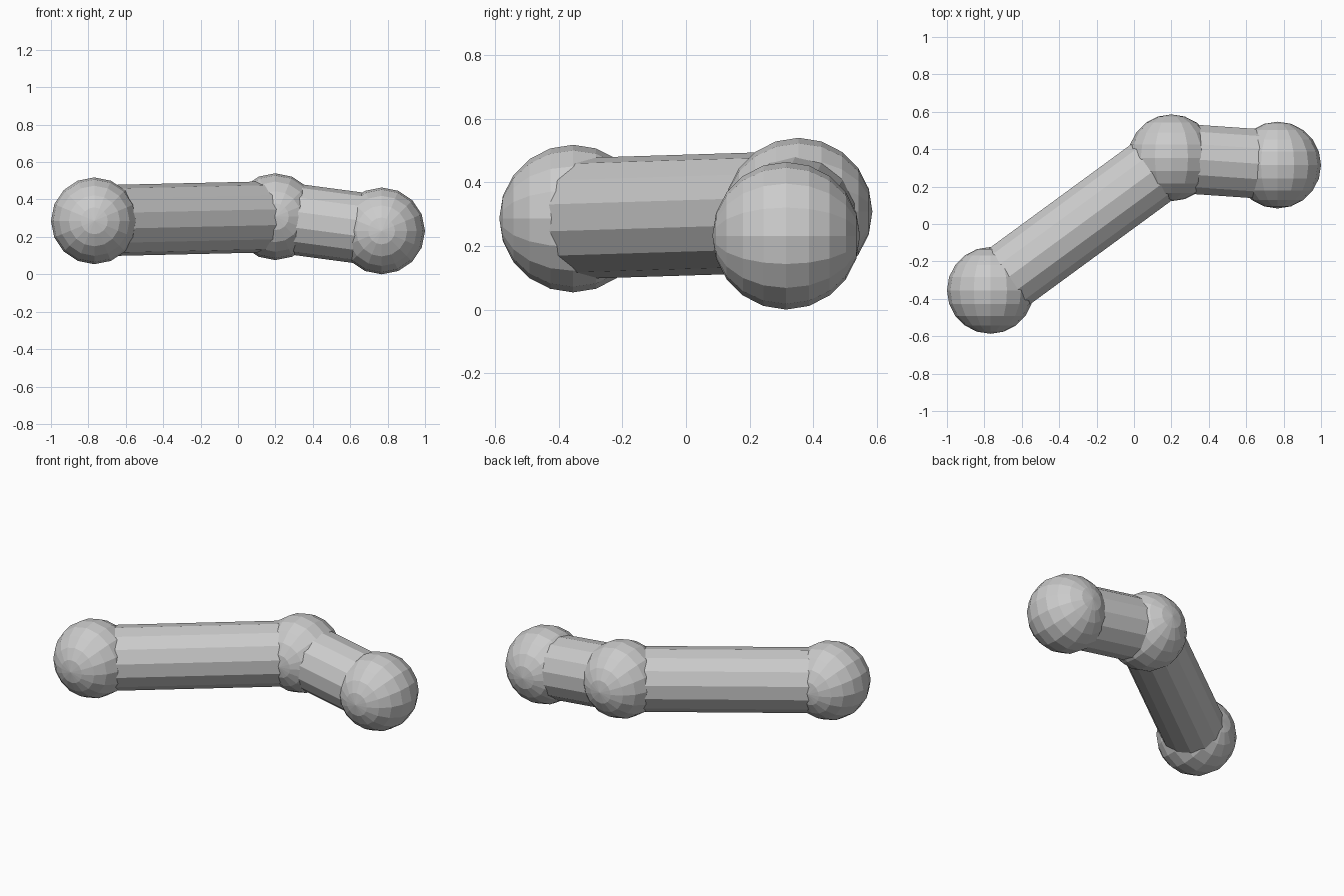
import bpy
from math import pi
from mathutils import Matrix, Vector

if "Cube" in bpy.data.objects:
    bpy.data.objects.remove(bpy.data.objects["Cube"])

BALL_R, ROD_R = 0.232, 0.19
START = Vector((-0.768, -0.355, 0.286))
ELBOW = Vector((0.2, 0.354, 0.308))
END = Vector((0.768, 0.315, 0.232))


def ball(name, centre):
    # Low-poly ball with its poles facing front and back
    bpy.ops.mesh.primitive_uv_sphere_add(segments=16, ring_count=10, radius=BALL_R,
                                         location=centre, rotation=(pi / 2, 0, 0))
    bpy.context.object.name = name


def rod(name, a, b):
    # Fourteen-sided rod between two ball centres, one edge kept on top
    axis = (b - a).normalized()
    side = Vector((0, 0, 1)).cross(axis).normalized()
    up = axis.cross(side)
    bpy.ops.mesh.primitive_cylinder_add(vertices=14, radius=ROD_R, depth=(b - a).length)
    ob = bpy.context.object
    ob.name = name
    rot = Matrix((side, up, axis)).transposed().to_4x4()
    ob.matrix_world = Matrix.Translation((a + b) / 2) @ rot


# Joints
for name, centre in (("start_ball", START), ("elbow_ball", ELBOW), ("end_ball", END)):
    ball(name, centre)

# Links
rod("long_rod", START, ELBOW)
rod("short_rod", ELBOW, END)
